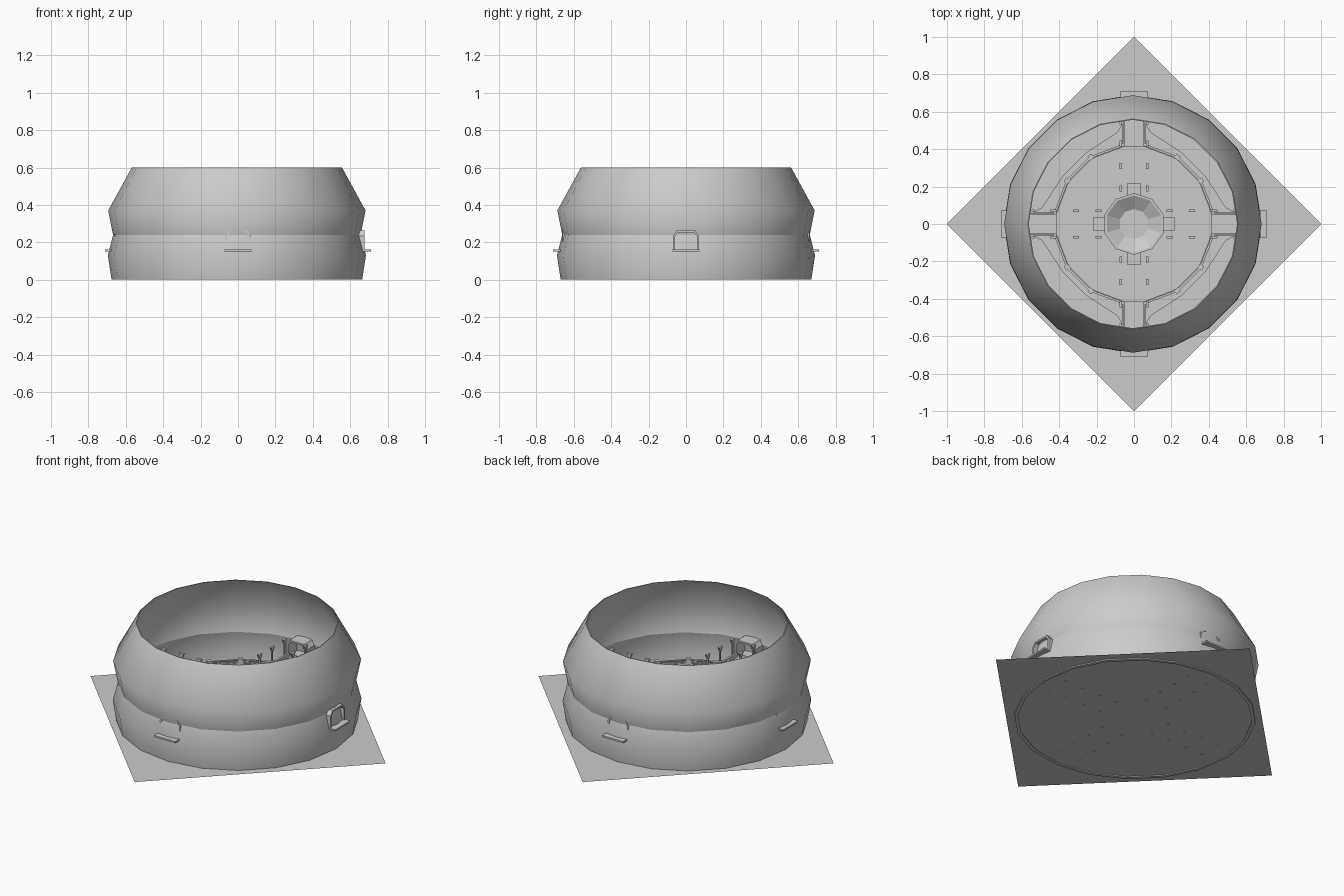
import bpy, bmesh
from math import sin, cos, pi, radians
from mathutils import Matrix, Vector

old = bpy.data.objects.get("Cube")
if old:
    bpy.data.objects.remove(old, do_unlink=True)

GREY = (0.6, 0.6, 0.6, 1)
mat = bpy.data.materials.new("plain grey")
mat.use_nodes = True
mat.diffuse_color = GREY
mat.node_tree.nodes["Principled BSDF"].inputs["Base Color"].default_value = GREY


def finish(name, bm):
    bmesh.ops.recalc_face_normals(bm, faces=bm.faces)
    me = bpy.data.meshes.new(name)
    bm.to_mesh(me)
    bm.free()
    me.materials.append(mat)
    ob = bpy.data.objects.new(name, me)
    bpy.context.collection.objects.link(ob)
    return ob


def lathe(name, profile, sides, closed=True, turn=0.0, smooth=False, sharp=()):
    """Spin a (radius, height) profile round z; listed profile points stay sharp."""
    bm = bmesh.new()
    rings = [[bm.verts.new((r * cos(turn + 2 * pi * i / sides),
                            r * sin(turn + 2 * pi * i / sides), z))
              for i in range(sides)] for r, z in profile]
    n = len(rings)
    for a in range(n if closed else n - 1):
        lo, hi = rings[a], rings[(a + 1) % n]
        for i in range(sides):
            j = (i + 1) % sides
            bm.faces.new((lo[i], lo[j], hi[j], hi[i])).smooth = smooth
    for a in sharp:
        for i in range(sides):
            bm.edges.get((rings[a][i], rings[a][(i + 1) % sides])).smooth = False
    if not closed:
        bm.faces.new(rings[-1])
    return finish(name, bm)


def box(bm, lo, hi, m=Matrix()):
    lo, hi = Vector(lo), Vector(hi)
    bmesh.ops.create_cube(bm, size=1, matrix=m @ Matrix.Translation((lo + hi) / 2)
                          @ Matrix.Diagonal((*(hi - lo), 1)))


def prism(bm, pts, a, b, m=Matrix()):
    """Extrude a closed 2D outline in the y-z plane along x from a to b."""
    ends = [[bm.verts.new(m @ Vector((x, y, z))) for y, z in pts] for x in (a, b)]
    bm.faces.new(ends[0])
    bm.faces.new(ends[1][::-1])
    for i in range(len(pts)):
        j = (i + 1) % len(pts)
        bm.faces.new((ends[0][i], ends[1][i], ends[1][j], ends[0][j]))


def polar(r, deg, z=0.0):
    return Vector((r * cos(radians(deg)), r * sin(radians(deg)), z))


# Ground sheet, a square turned corner-on
bm = bmesh.new()
bm.faces.new([bm.verts.new(polar(1, 90 * k, 0.006)) for k in range(4)])
finish("ground_sheet", bm)

# Faceted outer shell with a waist and an open top
shell = lathe("outer_shell",
              [(0.67, 0), (0.69, 0.13), (0.662, 0.24), (0.688, 0.37), (0.562, 0.6),
               (0.557, 0.6), (0.676, 0.37), (0.65, 0.24), (0.676, 0.13), (0.65, 0)],
              20, smooth=True, sharp=(0, 2, 4, 5, 7, 9))
shell.location.x = -0.006

# Central basin
lathe("central_basin", [(0.165, 0.006), (0.165, 0.06), (0.153, 0.06), (0.08, 0.015)],
      10, closed=False, turn=pi / 10)

walk, fence, gates, lamps, steps = (bmesh.new() for _ in range(5))
ANGLES = (8.5, 33, 57, 81.5)
DECK = 0.15
for k in range(4):
    m = Matrix.Rotation(k * pi / 2, 4, 'Z')

    # Ring walkway sector that flares into the entrances
    inner = [polar(0.415, a) for a in ANGLES]
    outer = [Vector((0.54, 0.06, 0)), Vector((0.49, 0.09, 0)), polar(0.46, 33),
             polar(0.46, 57), Vector((0.09, 0.49, 0)), Vector((0.06, 0.54, 0))]
    sector = walk.faces.new([walk.verts.new(m @ (p + Vector((0, 0, DECK))))
                             for p in inner[::-1] + outer])
    ext = bmesh.ops.extrude_face_region(walk, geom=[sector])["geom"]
    bmesh.ops.translate(walk, vec=(0, 0, 0.01),
                        verts=[v for v in ext if isinstance(v, bmesh.types.BMVert)])

    # Entrance deck and outside sill
    box(walk, (0.415, -0.06, DECK), (0.6, 0.06, DECK + 0.01), m)
    box(walk, (0.6, -0.072, DECK + 0.002), (0.71, 0.072, DECK + 0.012), m)

    # Fence posts and the bars between them
    for i, a in enumerate(ANGLES):
        p = polar(0.425, a)
        w = 0.013 if i in (1, 2) else 0.009
        turn = Matrix.Rotation(radians(a), 4, 'Z')
        box(fence, (0.425 - w, -w, DECK), (0.425 + w, w, 0.185), m @ turn)
        if i < 3:
            q = polar(0.425, ANGLES[i + 1])
            d = q - p
            bar = m @ Matrix.Translation(p) @ d.to_track_quat('X', 'Z').to_matrix().to_4x4()
            for z in (0.163, 0.175):
                box(fence, (0, -0.006, z - 0.003), (d.length, 0.006, z + 0.003), bar)

    # Arched gate passage with low side walls leading inwards
    arch = [(-0.07, 0.16), (-0.07, 0.235), (-0.05, 0.262), (0.05, 0.262),
            (0.07, 0.235), (0.07, 0.16), (0.06, 0.16), (0.06, 0.23),
            (0.045, 0.252), (-0.045, 0.252), (-0.06, 0.23), (-0.06, 0.16)]
    prism(gates, arch, 0.57, 0.676 if k == 0 else 0.66, m)
    for s in (-1, 1):
        y0, y1 = sorted((s * 0.048, s * 0.06))
        box(gates, (0.42, y0, DECK), (0.57, y1, 0.185), m)

        # Lamp posts lining each path, with flared heads
        for r in (0.19, 0.31, 0.43, 0.55):
            y = s * 0.07
            box(lamps, (r - 0.005, y - 0.004, 0.002), (r + 0.005, y + 0.004, 0.25), m)
            head = [(r - 0.005, 0.245), (r + 0.005, 0.245), (r + 0.017, 0.27), (r - 0.017, 0.27)]
            prism(lamps, head, y - 0.007, y + 0.007,
                  m @ Matrix(((0, 1, 0, 0), (1, 0, 0, 0), (0, 0, 1, 0), (0, 0, 0, 1))))

    # Low step at the basin
    box(steps, (0.15, -0.035, 0.006), (0.22, 0.035, 0.02), m)

for name, part in (("ring_walkway", walk), ("inner_fence", fence), ("gate_passages", gates),
                   ("lamp_posts", lamps), ("basin_steps", steps)):
    finish(name, part)
